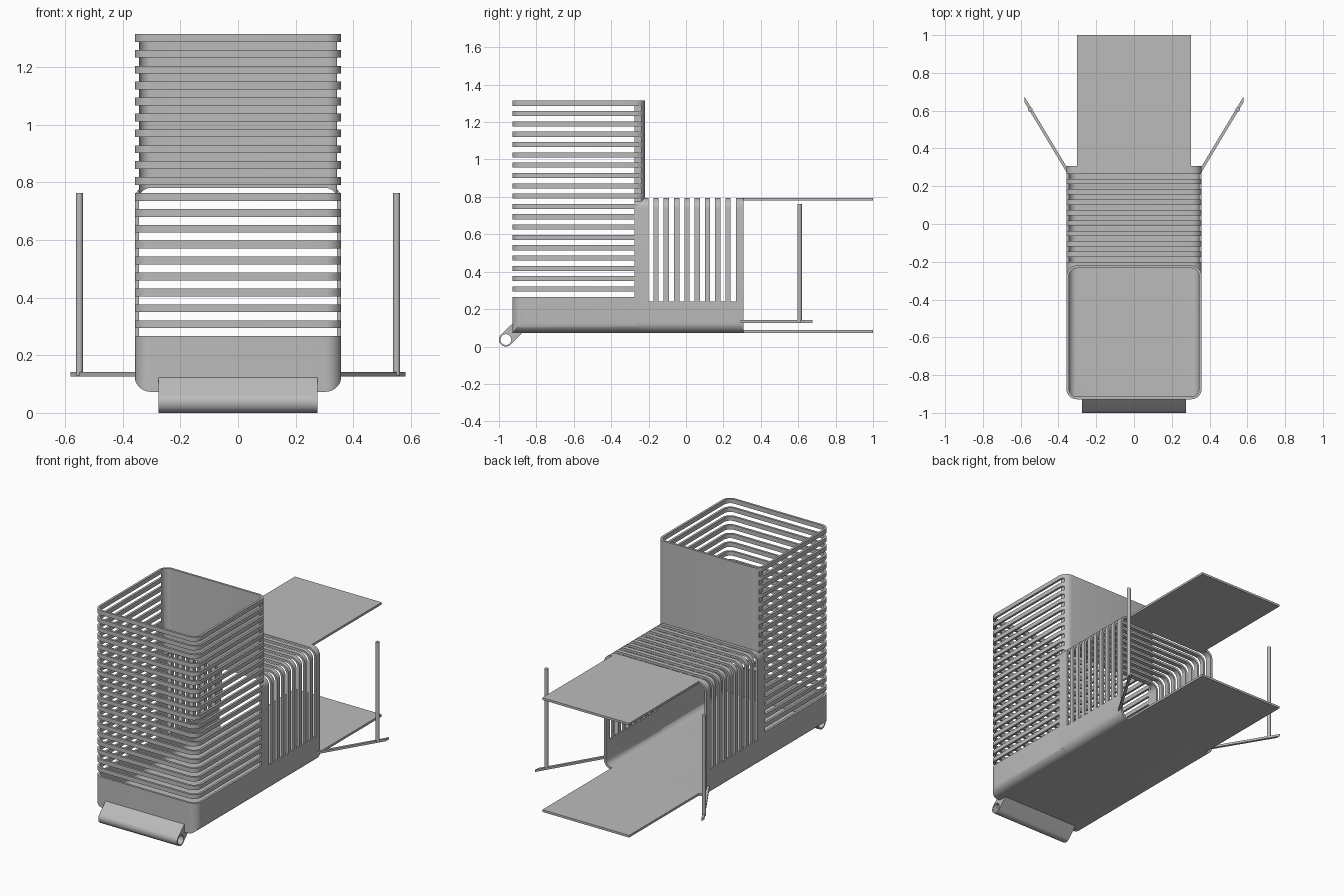
import bpy, bmesh, math
from mathutils import Matrix

if "Cube" in bpy.data.objects:
    bpy.data.objects.remove(bpy.data.objects["Cube"])

grey = bpy.data.materials.new("metal_grey")
grey.diffuse_color = (0.5, 0.5, 0.5, 1)
grey.use_nodes = True
grey.node_tree.nodes["Principled BSDF"].inputs["Base Color"].default_value = grey.diffuse_color

AXES = {'z': lambda u, v, w: (u, v, w),
        'y': lambda u, v, w: (u, w, v),
        'x': lambda u, v, w: (w, u, v)}


def prisms(name, pts, axis, spans):
    """Extrude one outline along an axis, once per (start, end) span."""
    bm = bmesh.new()
    f = AXES[axis]
    n = len(pts)
    for a, b in spans:
        lo = [bm.verts.new(f(u, v, a)) for u, v in pts]
        hi = [bm.verts.new(f(u, v, b)) for u, v in pts]
        bm.faces.new(lo[::-1])
        bm.faces.new(hi)
        for i in range(n):
            j = (i + 1) % n
            bm.faces.new((lo[i], lo[j], hi[j], hi[i]))
    bmesh.ops.recalc_face_normals(bm, faces=bm.faces[:])
    me = bpy.data.meshes.new(name)
    bm.to_mesh(me)
    bm.free()
    me.materials.append(grey)
    ob = bpy.data.objects.new(name, me)
    bpy.context.collection.objects.link(ob)
    return ob


def rect(u0, u1, v0, v1):
    return [(u0, v0), (u1, v0), (u1, v1), (u0, v1)]


def arc(cx, cy, r, a0, a1, n=8):
    return [(cx + r * math.cos(math.radians(a0 + (a1 - a0) * i / n)),
             cy + r * math.sin(math.radians(a0 + (a1 - a0) * i / n))) for i in range(n + 1)]


def rounded(u0, u1, v0, v1, r):
    return (arc(u0 + r, v0 + r, r, 180, 270) + arc(u1 - r, v0 + r, r, 270, 360) +
            arc(u1 - r, v1 - r, r, 0, 90) + arc(u0 + r, v1 - r, r, 90, 180))


def boolean(ob, cutter, op='DIFFERENCE', keep=False):
    m = ob.modifiers.new("cut", 'BOOLEAN')
    m.operation, m.solver, m.object = op, 'EXACT', cutter
    bpy.context.view_layer.update()
    me = bpy.data.meshes.new_from_object(ob.evaluated_get(bpy.context.evaluated_depsgraph_get()))
    ob.modifiers.clear()
    ob.data = me
    if not keep:
        bpy.data.objects.remove(cutter)


W, R, T = 0.358, 0.055, 0.014          # half width, corner radius, wall
Y0, Y1, Y2 = -0.928, -0.22, 0.307      # tower front, tower back, tunnel back
Z0, ZT, ZR = 0.073, 1.314, 0.794       # floor, tower top, tunnel roof
E = 0.0005
WI, RI = W - T, R - T

# tower: rounded square tube with a rounded trough floor
tower = prisms("slatted_tower", rounded(-W, W, Y0, Y1, R), 'z', [(0, ZT)])
boolean(tower, prisms("c", rounded(-W - E, W + E, Z0, 2, R), 'y', [(-1.5, 1.5)]), 'INTERSECT')
cavity = prisms("cavity", rounded(-WI, WI, Y0 + T, Y1 - T, RI), 'z', [(0, 1.6)])
boolean(cavity, prisms("c", rounded(-WI - E, WI + E, Z0 + T, 2, RI), 'y', [(-1.5, 1.5)]), 'INTERSECT')
boolean(tower, cavity, keep=True)
# doorway from tower into tunnel
boolean(tower, prisms("c", rounded(-WI, WI, Z0 + T, ZR - T, RI), 'y', [(Y1 - R, 0)]))
# slots between the rings, leaving the back wall whole
slot = [(-1, -1.2), (1, -1.2), (1, 0), (WI, 0), (WI, Y1 - R), (-WI, Y1 - R), (-WI, 0), (-1, 0)]
z_base, pitch = 0.266, 0.05516
boolean(tower, prisms("c", slot, 'z',
                      [(z_base + pitch * k, z_base + pitch * k + 0.028) for k in range(19)]))

# tunnel: rounded tube with ribs over sides and roof
tunnel = prisms("ribbed_tunnel", rounded(-W, W, Z0, ZR, R), 'y', [(Y1 - R, Y2)])
boolean(tunnel, prisms("c", rounded(-WI, WI, Z0 + T, ZR - T, RI), 'y', [(-1, 1)]))
boolean(tunnel, cavity)
boolean(tunnel, prisms("c", rect(-1, 1, 0.24, 1.2), 'y',
                       [(-0.201 + 0.055 * k, -0.174 + 0.055 * k) for k in range(9)]))

# flat plates running out of the back
prisms("roof_plate", rect(-W + R, W - R, ZR - T, ZR), 'y', [(Y2 - 0.005, 1)])
prisms("floor_plate", rect(-W + R, W - R, Z0, Z0 + T), 'y', [(Y2 - 0.005, 1)])

# front tube on a sloping lug
cy, cz, r = -0.963, 0.037, 0.037
lug = arc(cy, cz, r, 135, 315, 20) + [(-0.874, 0.074), (-0.874, 0.08), (-0.92, 0.08), (-0.92, 0.13)]
hinge = prisms("front_hinge_tube", lug, 'x', [(-0.275, 0.275)])
boolean(hinge, prisms("c", arc(cy, cz, 0.029, 0, 345, 23), 'x', [(-1, 1)]))

# side arms with upright posts
for s, side in ((1, "right"), (-1, "left")):
    arm = [(s * 0.35, 0.262), (s * 0.58, 0.645), (s * 0.58, 0.675), (s * 0.35, 0.292)]
    prisms(side + "_arm", arm, 'z', [(0.127, 0.141)])
    prisms(side + "_post", arc(s * 0.55, 0.607, 0.012, 0, 345, 23), 'z', [(0.13, 0.762)])

# smooth the rounded corners, keep edges sharp
bpy.ops.object.select_all(action='DESELECT')
for ob in bpy.context.collection.objects:
    ob.select_set(True)
    bpy.context.view_layer.objects.active = ob
bpy.ops.object.shade_smooth_by_angle(angle=math.radians(30))
